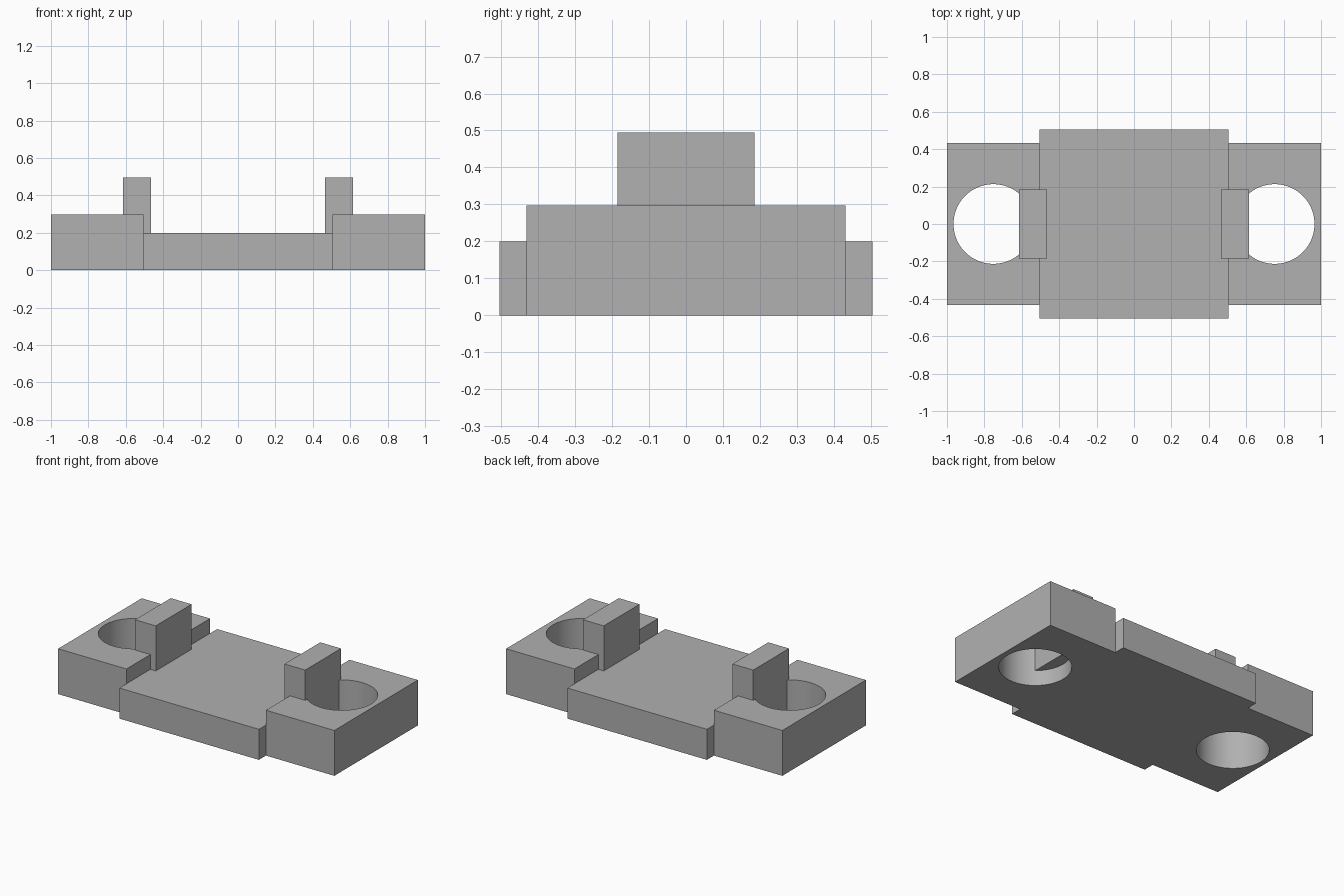
import bpy
import math

if "Cube" in bpy.data.objects:
    bpy.data.objects.remove(bpy.data.objects["Cube"], do_unlink=True)

grey = bpy.data.materials.new("plain grey")
grey.use_nodes = True
colour = (0.44, 0.44, 0.44, 1)
grey.diffuse_color = colour
grey.node_tree.nodes["Principled BSDF"].inputs["Base Color"].default_value = colour


def box(name, x0, x1, half_y, z0, z1):
    bpy.ops.mesh.primitive_cube_add(size=1, location=((x0 + x1) / 2, 0, (z0 + z1) / 2))
    ob = bpy.context.object
    ob.name = name
    ob.scale = (x1 - x0, 2 * half_y, z1 - z0)
    bpy.ops.object.transform_apply(location=True, rotation=False, scale=True)
    ob.data.materials.append(grey)
    return ob


def combine(target, tool, operation):
    """Apply a boolean to the target and discard the tool."""
    mod = target.modifiers.new("combine", 'BOOLEAN')
    mod.operation = operation
    mod.solver = 'EXACT'
    mod.object = tool
    bpy.ops.object.select_all(action='DESELECT')
    bpy.context.view_layer.objects.active = target
    target.select_set(True)
    bpy.ops.object.modifier_apply(modifier=mod.name)
    bpy.data.objects.remove(tool, do_unlink=True)


# Wide low centre plate
plate = box("mounting_plate", -0.505, 0.505, 0.505, 0, 0.2)

for side in (-1, 1):
    def span(inner, outer):
        return sorted((side * inner, side * outer))

    # Taller end block with a round through hole
    combine(plate, box("end_block", *span(0.505, 1), 0.432, 0, 0.297), 'UNION')
    bpy.ops.mesh.primitive_cylinder_add(vertices=96, radius=0.213, depth=1,
                                        location=(side * 0.752, 0, 0))
    hole = bpy.context.object
    hole.data.materials.append(grey)
    combine(plate, hole, 'DIFFERENCE')

    # Upright stop that overhangs the hole
    combine(plate, box("upright_stop", *span(0.466, 0.616), 0.185, 0.1, 0.495), 'UNION')

bpy.ops.object.shade_smooth_by_angle(angle=math.radians(30))
